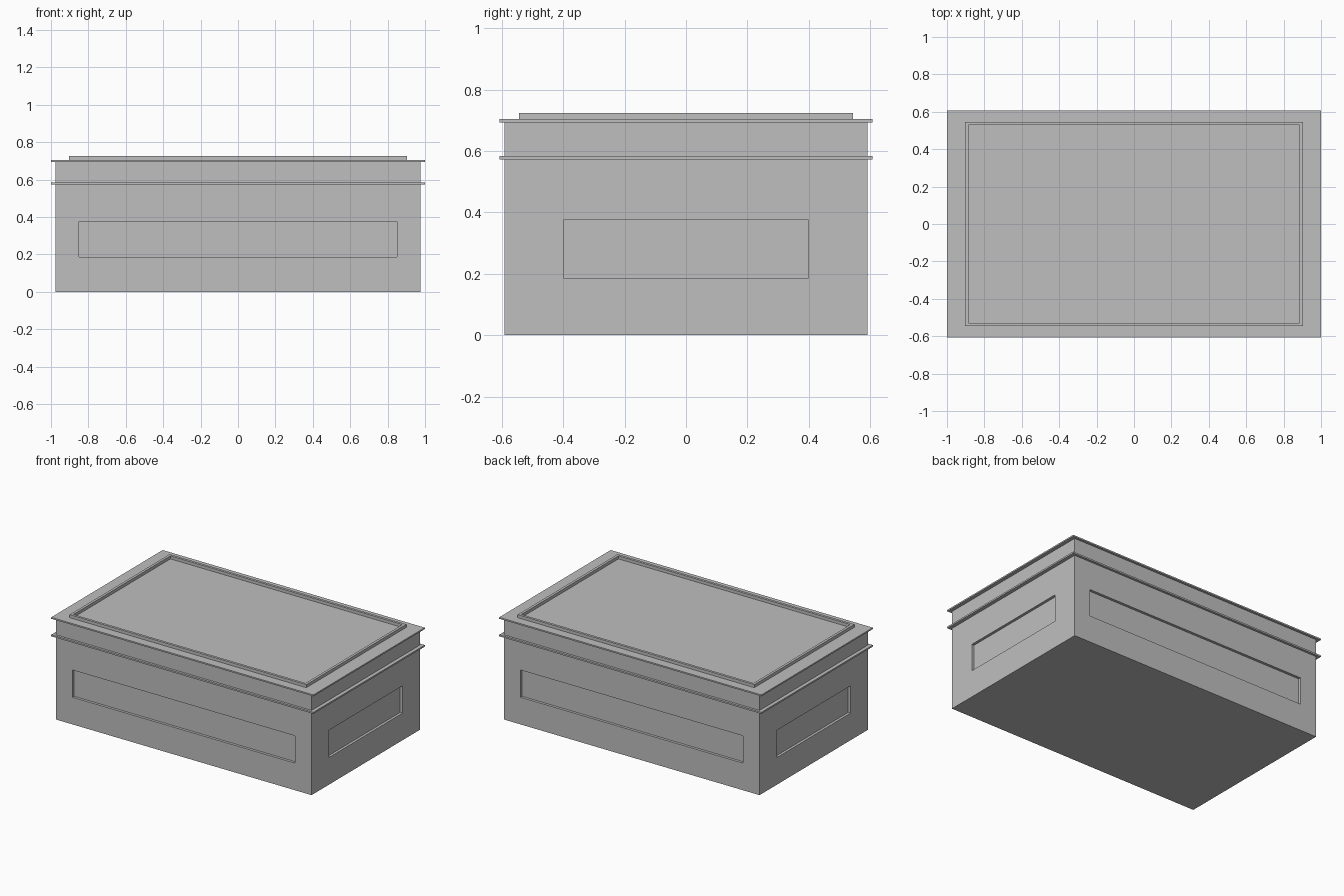
import bpy
import bmesh
from mathutils import Vector

cube = bpy.data.objects.get("Cube")
if cube:
    bpy.data.objects.remove(cube, do_unlink=True)

grey = bpy.data.materials.new("plain_grey")
grey.use_nodes = True
grey.diffuse_color = (0.52, 0.52, 0.52, 1)
grey.node_tree.nodes["Principled BSDF"].inputs["Base Color"].default_value = grey.diffuse_color


def finish(name, bm):
    bmesh.ops.recalc_face_normals(bm, faces=bm.faces)
    mesh = bpy.data.meshes.new(name)
    bm.to_mesh(mesh)
    bm.free()
    mesh.materials.append(grey)
    obj = bpy.data.objects.new(name, mesh)
    bpy.context.collection.objects.link(obj)
    return obj


def box_bmesh(half_x, half_y, z0, z1):
    bm = bmesh.new()
    bmesh.ops.create_cube(bm, size=1)
    for v in bm.verts:
        v.co = Vector((v.co.x * 2 * half_x, v.co.y * 2 * half_y, z0 + (v.co.z + 0.5) * (z1 - z0)))
    return bm


def frame(name, outer, inner, z0, z1):
    """Rectangular ring extruded from z0 to z1."""
    bm = bmesh.new()
    corners = [(-1, -1), (1, -1), (1, 1), (-1, 1)]
    loops = [[bm.verts.new((sx * hx, sy * hy, z0)) for sx, sy in corners] for hx, hy in (outer, inner)]
    for i in range(4):
        j = (i + 1) % 4
        bm.faces.new((loops[0][i], loops[0][j], loops[1][j], loops[1][i]))
    top = bmesh.ops.extrude_face_region(bm, geom=bm.faces[:])["geom"]
    bmesh.ops.translate(bm, vec=(0, 0, z1 - z0), verts=[g for g in top if isinstance(g, bmesh.types.BMVert)])
    return finish(name, bm)


# Main box, cut by planes so every wall has a central panel face
BODY_X, BODY_Y = 0.975, 0.591
PANEL_X, PANEL_Y, PANEL_LOW, PANEL_HIGH = 0.85, 0.4, 0.187, 0.375
RECESS = 0.018


def is_panel(face):
    c, n = face.calc_center_median(), face.normal
    on_wall = abs(n.z) < 0.5
    along, limit = (c.y, PANEL_Y) if abs(n.x) > 0.5 else (c.x, PANEL_X)
    return on_wall and abs(along) < limit and PANEL_LOW < c.z < PANEL_HIGH


bm = box_bmesh(BODY_X, BODY_Y, 0, 0.7)
cuts = [((0, 0, z), (0, 0, 1)) for z in (PANEL_LOW, PANEL_HIGH)]
cuts += [((s * PANEL_X, 0, 0), (1, 0, 0)) for s in (-1, 1)]
cuts += [((0, s * PANEL_Y, 0), (0, 1, 0)) for s in (-1, 1)]
for point, normal in cuts:
    bmesh.ops.bisect_plane(bm, geom=bm.verts[:] + bm.edges[:] + bm.faces[:], plane_co=point, plane_no=normal)
bm.normal_update()

# Recessed panels on all four walls
for face in [f for f in bm.faces if is_panel(f)]:
    inward = -face.normal * RECESS
    sunk = bmesh.ops.extrude_discrete_faces(bm, faces=[face])["faces"][0]
    bmesh.ops.translate(bm, vec=inward, verts=sunk.verts[:])
finish("box_body", bm)

# Thin band around the walls and thin lid plate
finish("lower_band", box_bmesh(1, 0.607, 0.573, 0.584))
finish("lid_plate", box_bmesh(1, 0.607, 0.694, 0.704))

# Raised rim on the lid
frame("lid_rim", (0.903, 0.545), (0.885, 0.528), 0.703, 0.725)
